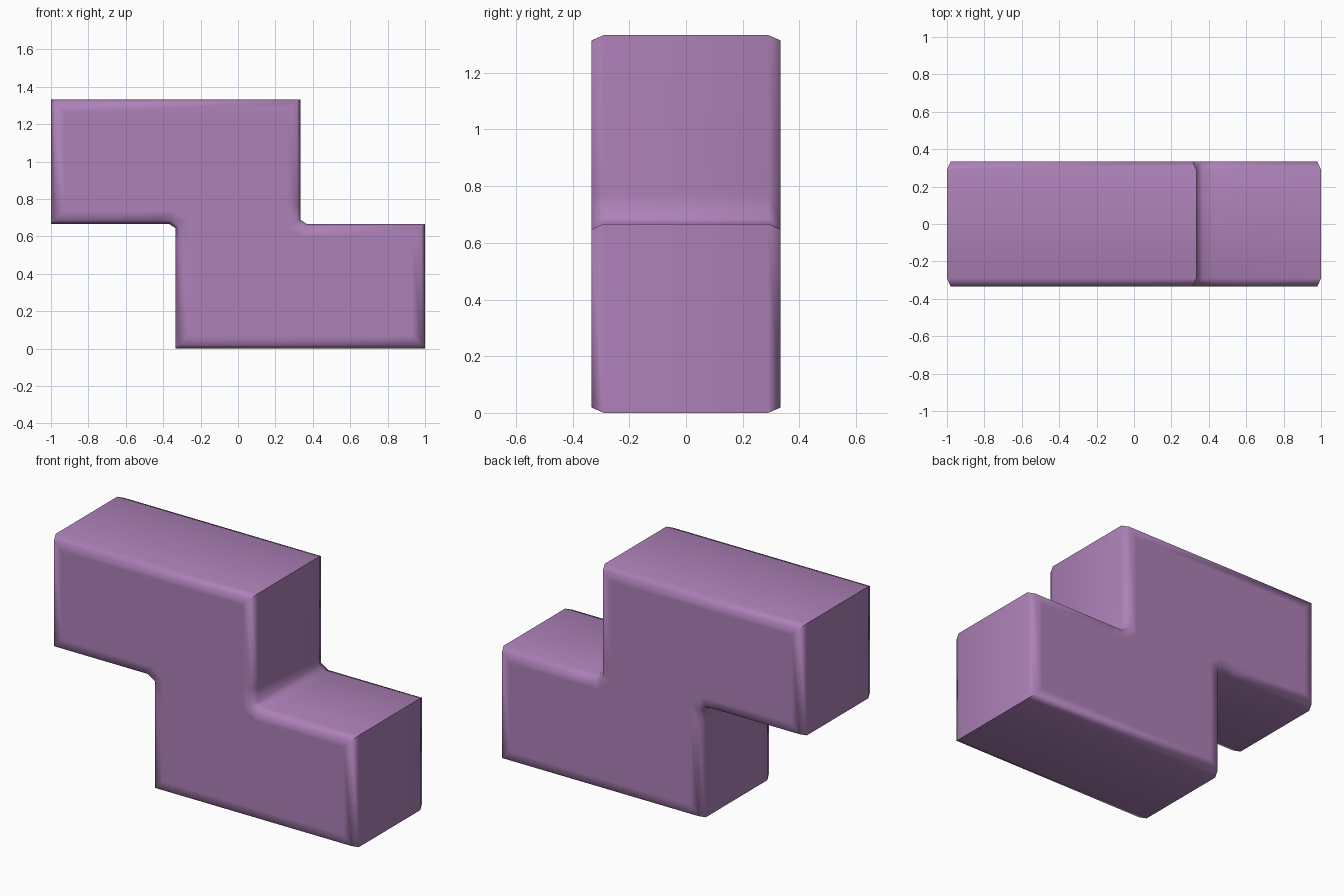
import bpy, bmesh, math
from mathutils import Vector

if "Cube" in bpy.data.objects:
    bpy.data.objects.remove(bpy.data.objects["Cube"])

U = 1 / 3
# Half of the stepped outline (x, z about the centre); the other half is its point reflection
half = [(U, 2 * U), (U, 0.10), (U, 0.023), (U + 0.034, 0), (U + 0.10, 0), (1, 0), (1, -2 * U)]
outline = [Vector(p) for p in half] + [Vector((-x, -z)) for x, z in half]
# rings across the depth: (y, inset) - wall edge, rounded rim, supporting loop on the face
rings = [(-U, 0.07), (-U, 0.019), (-0.29, 0), (0.29, 0), (U, 0.019), (U, 0.07)]


def inset(points, d):
    """Mitred inward offset of a clockwise outline."""
    result = []
    for i, p in enumerate(points):
        a = (p - points[i - 1]).normalized()
        b = (points[(i + 1) % len(points)] - p).normalized()
        na, nb = Vector((a.y, -a.x)), Vector((b.y, -b.x))
        result.append(p + (na + nb) * d / (1 + na.dot(nb)))
    return result


bm = bmesh.new()
loops = [[bm.verts.new((p.x, y, p.y + 2 * U)) for p in inset(outline, d)] for y, d in rings]
n = len(outline)
for r0, r1 in zip(loops, loops[1:]):
    for i in range(n):
        j = (i + 1) % n
        bm.faces.new((r0[i], r0[j], r1[j], r1[i]))
bm.faces.new(loops[0])
bm.faces.new(loops[-1][::-1])
bmesh.ops.recalc_face_normals(bm, faces=bm.faces)
mesh = bpy.data.meshes.new("stepped_block")
bm.to_mesh(mesh)
bm.free()

block = bpy.data.objects.new("stepped_block", mesh)
bpy.context.collection.objects.link(block)
mat = bpy.data.materials.new("purple")
mat.diffuse_color = (0.42, 0.22, 0.48, 1)
mat.use_nodes = True
mat.node_tree.nodes["Principled BSDF"].inputs["Base Color"].default_value = mat.diffuse_color
mesh.materials.append(mat)

# Soft rims, crisp step edges
bpy.context.view_layer.objects.active = block
block.select_set(True)
bpy.ops.object.shade_smooth_by_angle(angle=math.radians(75))
